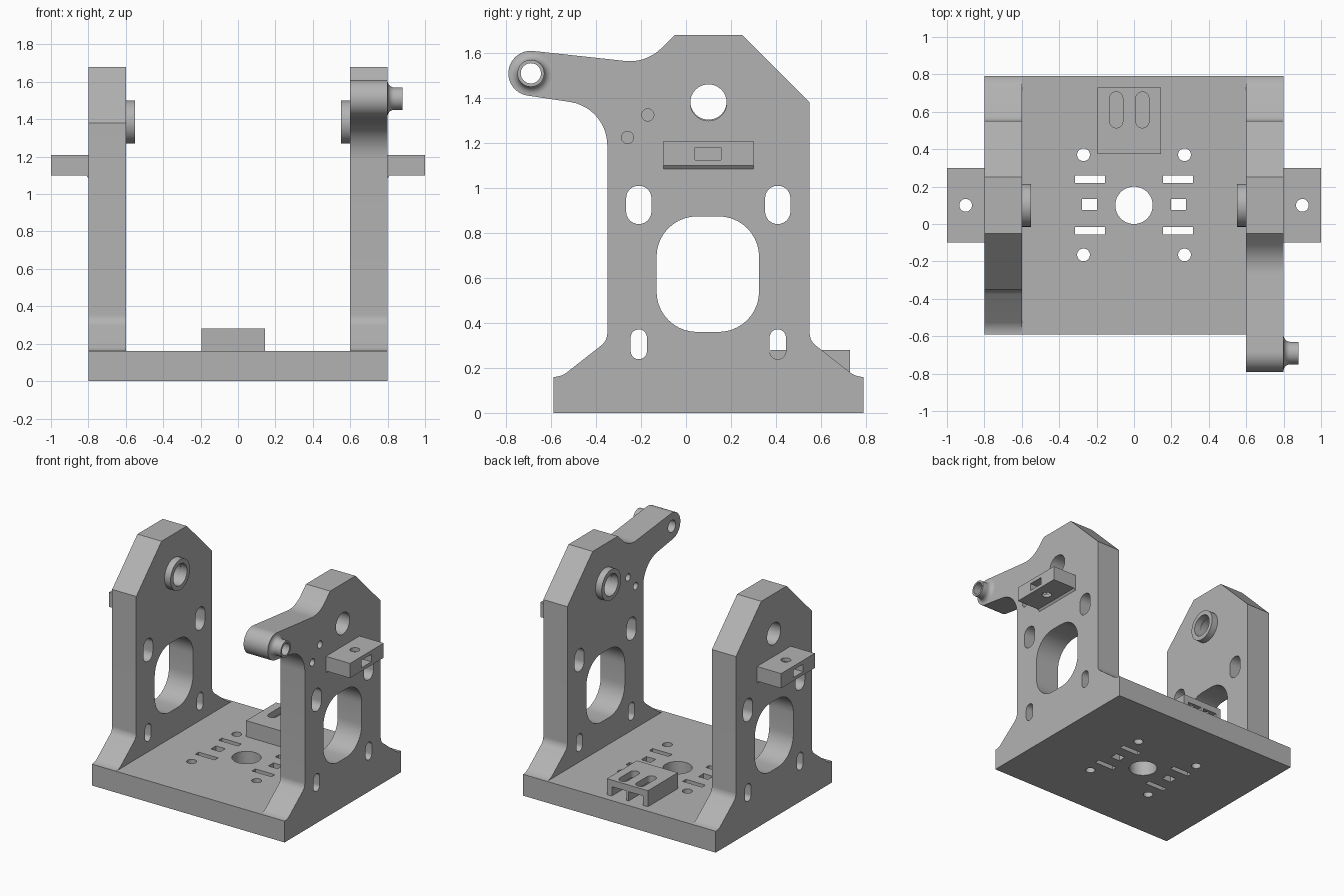
import bpy, bmesh
from math import sin, cos, pi, radians

if "Cube" in bpy.data.objects:
    bpy.data.objects.remove(bpy.data.objects["Cube"], do_unlink=True)

grey = bpy.data.materials.new("plain grey")
grey.use_nodes = True
grey.diffuse_color = (0.45, 0.45, 0.45, 1)
grey.node_tree.nodes["Principled BSDF"].inputs["Base Color"].default_value = (0.45, 0.45, 0.45, 1)

PLACE = {"x": lambda a, b, d: (d, a, b),
         "y": lambda a, b, d: (a, d, b),
         "z": lambda a, b, d: (a, b, d)}


def arc(ca, cb, r, start, end, n=12):
    steps = [radians(start + (end - start) * i / n) for i in range(n + 1)]
    return [(ca + r * cos(t), cb + r * sin(t)) for t in steps]


def rounded(ca, cb, ha, hb, r=0.0):
    """Rectangle with round corners; also gives slots and circles."""
    points = []
    for k, (sa, sb) in enumerate([(1, 1), (-1, 1), (-1, -1), (1, -1)]):
        n = 10 if r else 0
        a, b = ca + sa * (ha - r), cb + sb * (hb - r)
        corner = arc(a, b, r, k * 90, k * 90 + 90, n) if n else [(a, b)]
        for p in corner:
            if not points or abs(p[0] - points[-1][0]) + abs(p[1] - points[-1][1]) > 1e-5:
                points.append(p)
    if abs(points[0][0] - points[-1][0]) + abs(points[0][1] - points[-1][1]) < 1e-5:
        points.pop()
    return points


def circle(ca, cb, r):
    return rounded(ca, cb, r, r, r)


def finish(name, bm):
    bmesh.ops.recalc_face_normals(bm, faces=bm.faces)
    mesh = bpy.data.meshes.new(name)
    bm.to_mesh(mesh)
    bm.free()
    mesh.materials.append(grey)
    ob = bpy.data.objects.new(name, mesh)
    bpy.context.collection.objects.link(ob)
    return ob


def prism(name, axis, lo, hi, *outlines):
    """Extrude one or more outlines along an axis."""
    bm = bmesh.new()
    for outline in outlines:
        low = [bm.verts.new(PLACE[axis](a, b, lo)) for a, b in outline]
        high = [bm.verts.new(PLACE[axis](a, b, hi)) for a, b in outline]
        bm.faces.new(low)
        bm.faces.new(high)
        for i in range(len(low)):
            j = (i + 1) % len(low)
            bm.faces.new((low[i], low[j], high[j], high[i]))
    return finish(name, bm)


def lathe(name, y, z, profile, n=40):
    """Turn a closed (x, radius) profile about an axis parallel to x."""
    bm = bmesh.new()
    rings = [[bm.verts.new((x, y + r * cos(2 * pi * i / n), z + r * sin(2 * pi * i / n)))
              for x, r in profile] for i in range(n)]
    m = len(profile)
    for i in range(n):
        p, q = rings[i], rings[(i + 1) % n]
        for k in range(m):
            bm.faces.new((p[k], p[(k + 1) % m], q[(k + 1) % m], q[k]))
    return finish(name, bm)


def select(ob):
    bpy.ops.object.select_all(action="DESELECT")
    ob.select_set(True)
    bpy.context.view_layer.objects.active = ob


def cut(ob, cutter):
    select(ob)
    mod = ob.modifiers.new("cut", "BOOLEAN")
    mod.operation, mod.solver, mod.object = "DIFFERENCE", "EXACT", cutter
    bpy.ops.object.modifier_apply(modifier=mod.name)
    bpy.data.objects.remove(cutter, do_unlink=True)


def mirrored(points):
    """Mirror a side outline about the wall's middle, keeping its order."""
    return [(0.2 - y, z) for y, z in reversed(points)]


parts = []

# Base plate with its centre bore, screw holes and strap slots
base = prism("base_plate", "z", 0, 0.16, rounded(0, 0.1, 0.8, 0.69))
holes = [circle(0, 0.1, 0.1)]
for s in (-1, 1):
    holes += [circle(s * 0.27, 0.37, 0.034), circle(s * 0.27, -0.165, 0.034),
              rounded(s * 0.235, 0.24, 0.081, 0.02), rounded(s * 0.235, -0.035, 0.081, 0.02),
              rounded(s * 0.238, 0.105, 0.039, 0.03)]
cut(base, prism("base_cutter", "z", -0.1, 0.3, *holes))
parts.append(base)

# Side wall outlines: flared foot, chamfered top, and an arm on the left wall
foot = [(0.79, 0.16)] + arc(0.79, 0.26, 0.1, 270, 230)[1:] + arc(0.62, 0.355, 0.07, 230, 180)
back = foot + [(0.55, 1.38), (0.25, 1.68)]
arm = (arc(-0.25, 1.764, 0.2, 315, 264) + arc(-0.69, 1.51, 0.1, 84, 260, 24)
       + arc(-0.545, 1.19, 0.195, 80, 0))
plain_outline = back + mirrored(back)
arm_outline = back + [(-0.05, 1.68)] + arm + mirrored(foot)

# Wall openings
openings = [circle(0.1, 1.38, 0.081), rounded(0.097, 0.617, 0.228, 0.257, 0.18)]
for y in (-0.21, 0.408):
    openings += [rounded(y, 0.925, 0.056, 0.085, 0.055), rounded(y, 0.305, 0.036, 0.066, 0.035)]
arm_openings = [circle(-0.69, 1.51, 0.045), circle(-0.17, 1.325, 0.027), circle(-0.26, 1.225, 0.027)]

for side, s, outline, extra in (("right", -1, plain_outline, []),
                                ("left", 1, arm_outline, arm_openings)):
    wall = prism(side + "_wall", "x", s * 0.6, s * 0.8, outline)
    cut(wall, prism("wall_cutter", "x", s * 0.5, s * 0.9, *(openings + extra)))

    # Bearing collar on the inner face
    collar = lathe(side + "_collar", 0.1, 1.385,
                   [(s * 0.6, 0.115), (s * 0.55, 0.115), (s * 0.55, 0.081), (s * 0.6, 0.081)])

    # Outer mounting lug with a screw hole and a nut pocket
    lug = prism(side + "_lug", "y", -0.1, 0.3,
                [(s * x, z) for x, z in ((0.8, 1.085), (0.812, 1.1), (1, 1.1), (1, 1.21), (0.8, 1.21))])
    cut(lug, prism("screw_cutter", "z", 1, 1.3, circle(s * 0.9, 0.1, 0.034)))
    cut(lug, prism("nut_cutter", "x", s * 0.85, s * 1.1, rounded(0.097, 1.153, 0.058, 0.028)))
    parts += [wall, collar, lug]

# Hollow nub at the arm tip, flared where it meets the arm
flare = arc(0.835, 0.095, 0.035, 180, 270, 8)
parts.append(lathe("arm_nub", -0.69, 1.51, [(0.8, 0.045)] + flare + [(0.88, 0.06), (0.88, 0.045)]))

# Switch block at the back with two slots over nut channels
block = prism("switch_block", "z", 0.16, 0.28, rounded(-0.025, 0.5525, 0.17, 0.1775))
cut(block, prism("slot_cutter", "z", 0.1, 0.35,
                 *[rounded(x, 0.61, 0.035, 0.096, 0.034) for x in (-0.095, 0.045)]))
cut(block, prism("channel_cutter", "y", 0.48, 0.8,
                 *[rounded(x, 0.19, 0.06, 0.04) for x in (-0.095, 0.045)]))
parts.append(block)

for ob in parts:
    select(ob)
    bpy.ops.object.shade_smooth_by_angle(angle=radians(30))
